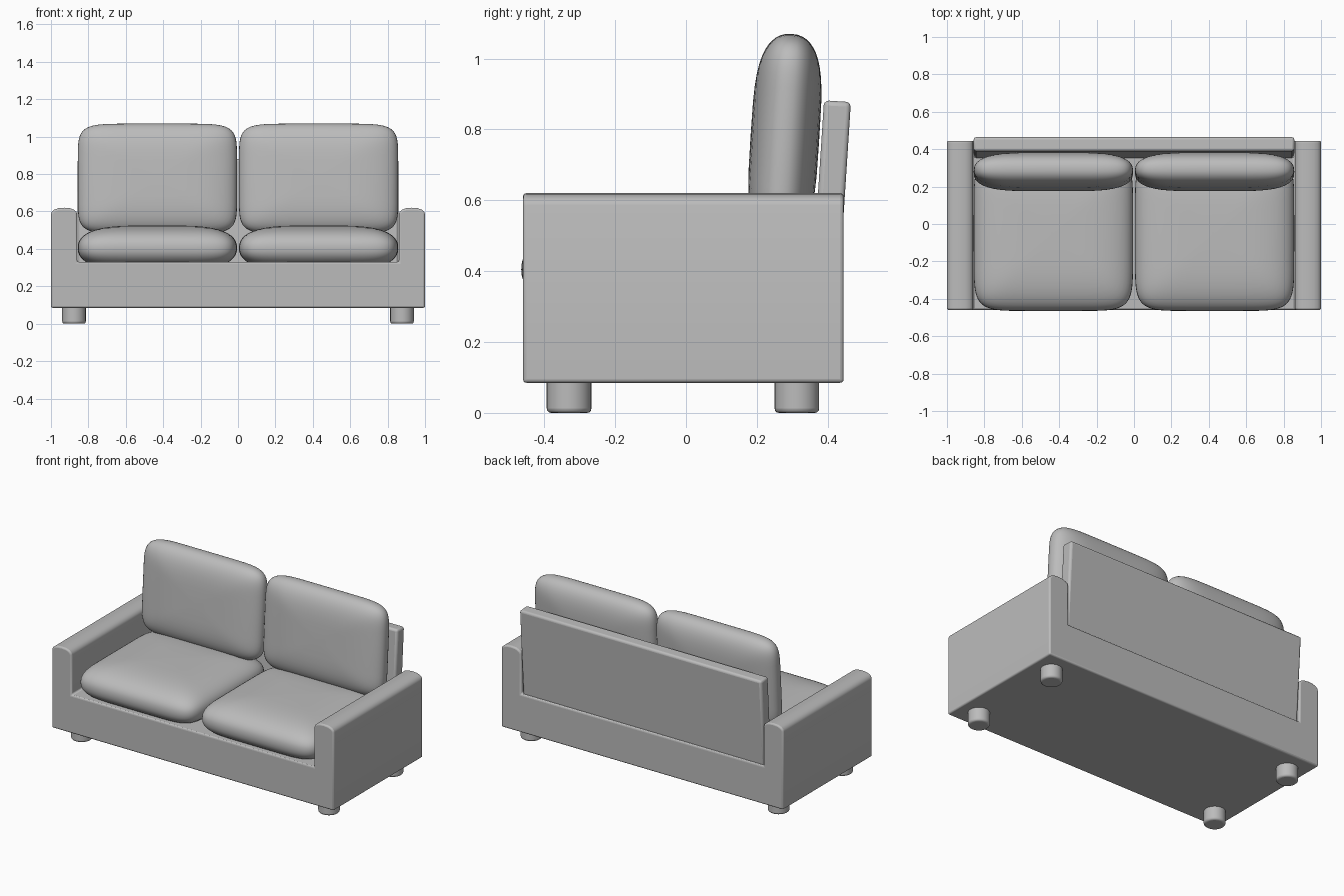
import bpy, bmesh
from math import sin, cos, pi, radians
from mathutils import Matrix, Vector

old = bpy.data.objects.get("Cube")
if old:
    bpy.data.objects.remove(old, do_unlink=True)

fabric = bpy.data.materials.new("grey_fabric")
fabric.use_nodes = True
GREY = (0.5, 0.5, 0.5, 1)
fabric.diffuse_color = GREY
fabric.node_tree.nodes["Principled BSDF"].inputs["Base Color"].default_value = GREY


def finish(bm, name, bevel=0, angle=40):
    """Turn a bmesh into a smooth-shaded object with optional rounded edges."""
    bmesh.ops.recalc_face_normals(bm, faces=bm.faces)
    mesh = bpy.data.meshes.new(name)
    bm.to_mesh(mesh)
    bm.free()
    mesh.materials.append(fabric)
    ob = bpy.data.objects.new(name, mesh)
    bpy.context.collection.objects.link(ob)
    if bevel:
        mod = ob.modifiers.new("Rounded edges", 'BEVEL')
        mod.width = bevel
        mod.segments = 3
        mod.limit_method = 'ANGLE'
        mod.angle_limit = radians(40)
    bpy.ops.object.select_all(action='DESELECT')
    ob.select_set(True)
    bpy.context.view_layer.objects.active = ob
    bpy.ops.object.shade_smooth_by_angle(angle=radians(angle))
    return ob


def spow(v, p):
    return (1 if v >= 0 else -1) * abs(v) ** p


def cushion(name, size, place, sides=72, rings=24):
    """Pillow: rounded-rectangle outline with a bulging thickness."""
    a, b, h = size
    bm = bmesh.new()
    outline = [(a * spow(cos(t), 2 / 7), b * spow(sin(t), 2 / 7))
               for t in (2 * pi * i / sides for i in range(sides))]
    loops = []
    for k in range(1, rings):
        t = -pi / 2 + pi * k / rings
        s, z = cos(t) ** (2 / 3.8), h * spow(sin(t), 2 / 2.3)
        loops.append([bm.verts.new((x * s, y * s, z)) for x, y in outline])
    for lo, hi in zip(loops, loops[1:]):
        for i in range(sides):
            j = (i + 1) % sides
            bm.faces.new((lo[i], lo[j], hi[j], hi[i]))
    for loop, z in ((loops[0], -h), (loops[-1], h)):
        pole = bm.verts.new((0, 0, z))
        for i in range(sides):
            bm.faces.new((loop[i], loop[(i + 1) % sides], pole))
    bm.transform(place)
    return finish(bm, name, angle=80)


# Frame: U-shaped section with rounded arm tops, extruded front to back
FRONT, BACK = -0.46, 0.445
half = [(0.86, 0.33)]
for i in range(9):
    t = pi * (1 - i / 8)
    half.append((0.93 + 0.07 * spow(cos(t), 0.85), 0.585 + 0.035 * sin(t)))
half.append((1.0, 0.085))
section = half + [(-x, z) for x, z in reversed(half)]
bm = bmesh.new()
face = bm.faces.new([bm.verts.new((x, FRONT, z)) for x, z in section])
ext = bmesh.ops.extrude_face_region(bm, geom=[face])
bmesh.ops.translate(bm, vec=(0, BACK - FRONT, 0),
                    verts=[v for v in ext["geom"] if isinstance(v, bmesh.types.BMVert)])
finish(bm, "frame", bevel=0.01)

# Backrest: thin board leaning back a little
LEAN = Matrix.Rotation(radians(-3.7), 4, 'X')
bm = bmesh.new()
bmesh.ops.create_cube(bm, size=1)
bm.transform(Matrix.Translation((0, 0.409, 0.595)) @ LEAN
             @ Matrix.Diagonal((1.715, 0.076, 0.57, 1)))
finish(bm, "backrest", bevel=0.014)

for side, sx in (("right", -1), ("left", 1)):
    # Cushions
    cushion(f"seat_cushion_{side}", (0.426, 0.415, 0.12),
            Matrix.Translation((sx * 0.431, -0.05, 0.405)))
    cushion(f"back_cushion_{side}", (0.426, 0.295, 0.097),
            Matrix.Translation((sx * 0.431, 0.279, 0.775)) @ LEAN
            @ Matrix.Rotation(radians(90), 4, 'X'))
    # Feet
    for end, y in (("front", -0.33), ("back", 0.313)):
        bm = bmesh.new()
        bmesh.ops.create_cone(bm, cap_ends=True, segments=32, radius1=0.063,
                              radius2=0.063, depth=0.1)
        bm.transform(Matrix.Translation(Vector((sx * 0.877, y, 0.05))))
        finish(bm, f"foot_{end}_{side}", bevel=0.012)
